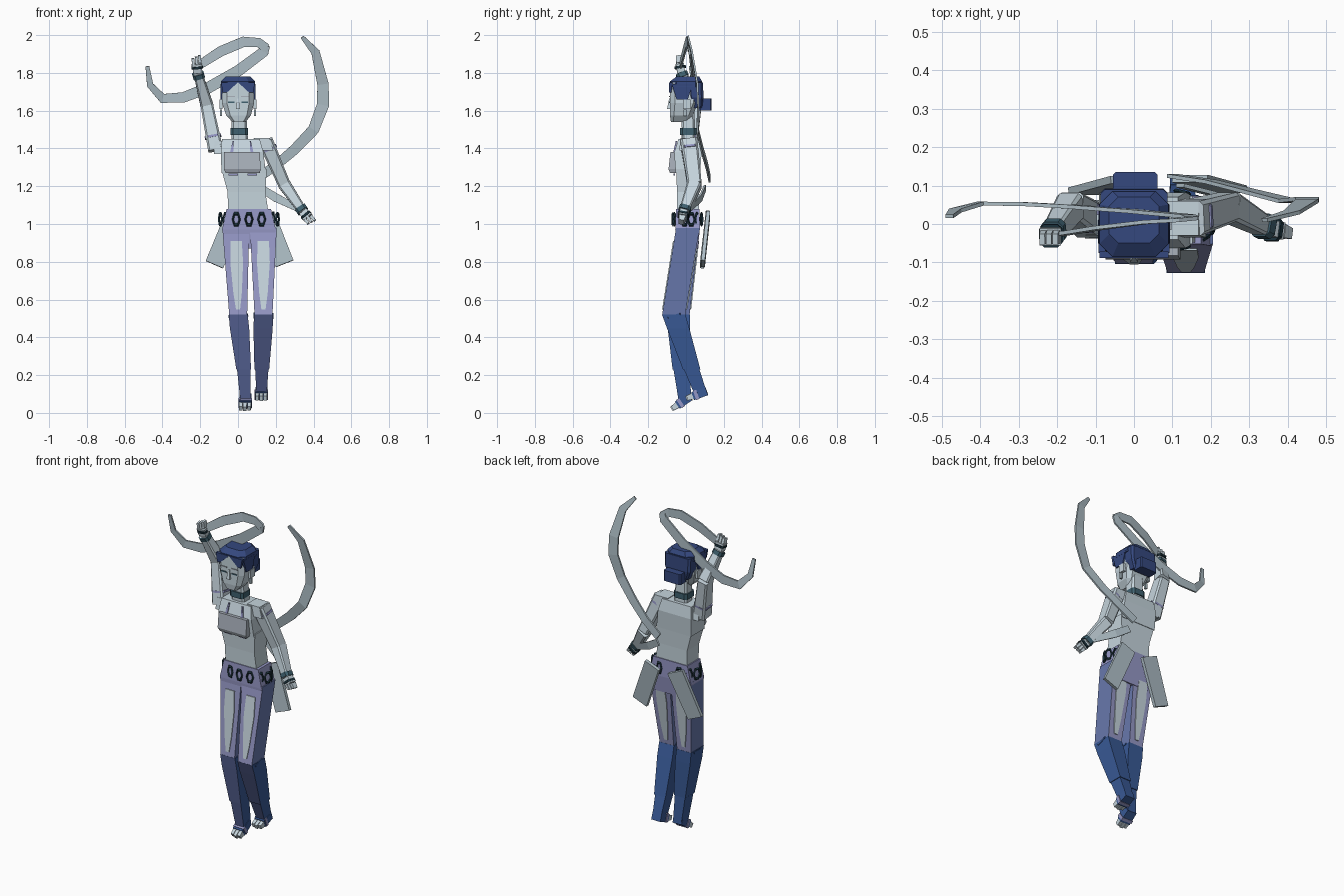
import bpy, bmesh, math
from mathutils import Vector

if "Cube" in bpy.data.objects:
    bpy.data.objects.remove(bpy.data.objects["Cube"])


def material(name, r, g, b):
    m = bpy.data.materials.new(name)
    m.use_nodes = True
    m.diffuse_color = (r, g, b, 1)
    m.node_tree.nodes["Principled BSDF"].inputs["Base Color"].default_value = (r, g, b, 1)
    return m


skin = material("pale skin", .56, .66, .72)
cloth = material("pale cloth", .42, .51, .56)
grey = material("soft grey", .40, .44, .50)
lavender = material("lavender", .30, .31, .56)
peri = material("periwinkle", .14, .19, .42)
blue = material("boot blue", .04, .10, .30)
slate = material("boot slate", .09, .12, .29)
navy = material("hair navy", .035, .065, .21)
teal = material("teal", .05, .12, .16)
dark = material("dark teal", .012, .035, .05)
X, Y, Z = Vector((1, 0, 0)), Vector((0, 1, 0)), Vector((0, 0, 1))


def finish(name, bm, mats, rule=None):
    bmesh.ops.recalc_face_normals(bm, faces=bm.faces)
    if rule:
        for f in bm.faces:
            f.material_index = rule(f.normal)
    me = bpy.data.meshes.new(name)
    bm.to_mesh(me)
    bm.free()
    for m in mats:
        me.materials.append(m)
    ob = bpy.data.objects.new(name, me)
    bpy.context.collection.objects.link(ob)
    return ob


def loft(name, sections, mats, rule=None, cut=0, flat=False, ref=Y):
    """Join rectangles (x, y, z, width, depth); cut chamfers their corners."""
    mats = mats if isinstance(mats, list) else [mats]
    pts = [Vector(s[:3]) for s in sections]
    bm = bmesh.new()
    rings = []
    for i, s in enumerate(sections):
        t = Z if flat else (pts[min(i + 1, len(pts) - 1)] - pts[max(i - 1, 0)]).normalized()
        b = (ref - t * ref.dot(t)).normalized()
        a = b.cross(t)
        if ref is X:
            a, b = b, a
        w, d = s[3] / 2, s[4] / 2
        c = cut * min(w, d)
        ring = []
        for sx, sy in ((-1, -1), (1, -1), (1, 1), (-1, 1)):
            if cut:
                one, two = (sx * w, sy * (d - c)), (sx * (w - c), sy * d)
                ring += [one, two] if sx * sy > 0 else [two, one]
            else:
                ring.append((sx * w, sy * d))
        rings.append([bm.verts.new(pts[i] + a * u + b * v) for u, v in ring])
    n = len(rings[0])
    for lo, hi in zip(rings, rings[1:]):
        for k in range(n):
            bm.faces.new((lo[k], lo[(k + 1) % n], hi[(k + 1) % n], hi[k]))
    bm.faces.new(rings[0])
    bm.faces.new(rings[-1])
    return finish(name, bm, mats, rule)


def box(name, x, y, z, w, d, h, mat, cut=0):
    return loft(name, [(x, y, z - h / 2, w, d), (x, y, z + h / 2, w, d)], mat, cut=cut, flat=True)


def band(name, p, q, t, size, mat, length=.025):
    """Cuff around a limb at fraction t from p to q."""
    p, q = Vector(p), Vector(q)
    m, step = p.lerp(q, t), (q - p).normalized() * length / 2
    loft(name, [(*(m - step), size, size), (*(m + step), size, size)], mat, cut=.4)


# head, face and hair
loft("head", [(.005, -.035, 1.54, .07, .09), (.003, -.025, 1.575, .13, .12),
              (0, -.01, 1.64, .17, .15), (0, -.01, 1.75, .165, .15)], skin, cut=.35, flat=True)
loft("nose", [(0, -.088, 1.61, .022, .024), (0, -.084, 1.665, .008, .01)], skin, flat=True)
box("mouth", 0, -.079, 1.588, .036, .008, .007, grey)
for side, s in (("right", -1), ("left", 1)):
    box(side + "_eye", s * .036, -.0855, 1.645, .036, .007, .007, teal)
    box(side + "_brow", s * .037, -.0855, 1.675, .042, .007, .006, grey)
    box(side + "_ear", s * .089, .005, 1.635, .016, .04, .05, skin)
    box(side + "_earring", s * .09, -.005, 1.59, .012, .014, .035, cloth)
    loft(side + "_hair_lock", [(s * .086, -.02, 1.66, .014, .06), (s * .083, -.02, 1.74, .018, .11)],
         navy, flat=True)
    loft(side + "_fringe", [(s * .07, -.083, 1.695, .02, .012), (s * .045, -.08, 1.75, .09, .018)],
         navy, flat=True)
loft("hair_cap", [(0, 0, 1.725, .185, .165), (0, 0, 1.755, .18, .17), (0, .01, 1.78, .13, .12)],
     navy, cut=.4, flat=True)
loft("back_hair", [(0, .06, 1.615, .13, .05), (0, .055, 1.67, .175, .075), (0, .05, 1.75, .175, .08)],
     navy, cut=.3, flat=True)
box("hair_bun", .003, .102, 1.633, .115, .066, .065, navy, cut=.2)

# neck and torso
loft("neck", [(.01, .015, 1.42, .09, .07), (.005, .01, 1.6, .075, .07)], skin, cut=.3, flat=True)
box("choker", .006, .012, 1.49, .092, .088, .035, teal, cut=.3)
loft("upper_torso", [(.03, .01, 1.27, .235, .13), (.022, .01, 1.38, .225, .145),
                     (.015, .015, 1.45, .20, .11)], skin, flat=True)
loft("waist", [(.055, .01, 1.05, .215, .115), (.045, .01, 1.17, .2, .115),
               (.032, .01, 1.29, .24, .125)], skin, flat=True)
loft("chest_wrap", [(.025, -.055, 1.27, .18, .06), (.023, -.06, 1.29, .195, .065),
                    (.02, -.05, 1.38, .19, .065)], grey, flat=True)
for s in (-1, 1):
    box("wrap_trim", .025 + s * .05, -.062, 1.262, .05, .01, .012, lavender)
    loft("wrap_strap", [(.02 + s * .055, -.066, 1.37, .018, .008),
                        (.02 + s * .045, -.05, 1.44, .006, .008)], lavender, flat=True)
loft("hips", [(.06, .005, .87, .225, .115), (.058, .008, .97, .285, .13),
              (.057, .01, 1.08, .235, .125)], lavender, flat=True)

# belt of linked rings around the hips
for i in range(14):
    a = math.tau * (i + .5) / 14
    if 3 < i + .5 < 4:
        continue
    x, y = .058 + .155 * math.cos(a), .01 + .08 * math.sin(a)
    bpy.ops.mesh.primitive_torus_add(major_segments=6, minor_segments=4, major_radius=.021,
                                     minor_radius=.006, location=(x, y, 1.025),
                                     rotation=(math.pi / 2, 0, math.atan2(math.sin(a) * 2, math.cos(a)) + math.pi / 2))
    ring = bpy.context.object
    ring.name = "belt_ring"
    ring.scale = (.9, 1.6, 1)
    ring.data.materials.append(dark)

# hanging cloth panels behind the hips
loft("right_tail_panel", [(-.125, .085, .785, .10, .02), (-.01, .115, 1.05, .11, .02)], cloth)
loft("left_tail_panel", [(.247, .09, .79, .10, .02), (.145, .118, 1.05, .10, .02)], cloth)

# legs: hip, knee, calf and ankle centres
legs = {"right": ((-.012, .01, .98), (.001, -.042, .52), (.03, -.025, .23), (.04, -.005, .07)),
        "left": ((.134, .01, .98), (.135, -.065, .52), (.126, .03, .23), (.125, .075, .11))}
for side, (hip, knee, calf, ankle) in legs.items():
    loft(side + "_thigh", [(*knee, .095, .122), (*hip, .142, .125)], [lavender, peri],
         lambda n: 0 if abs(n.y) > .7 else 1, flat=True)
    # pale inset panels, front and back
    for s in (-1, 1):
        secs = []
        for t, w in ((.06, .022), (.25, .045), (.6, .068), (.85, .06)):
            p = Vector(knee).lerp(Vector(hip), t)
            secs.append((p.x, p.y + s * (.061 + .0015 * t + .001), p.z, w, .008))
        loft(side + "_thigh_panel", secs, skin, flat=True)
    boot = [slate, blue]
    front = lambda n: 0 if n.y < -.7 else 1
    loft(side + "_gaiter", [(*calf, .078, .092), (*Vector(calf).lerp(Vector(knee), .75), .102, .118),
                            (*knee, .1, .124)], boot, front, flat=True)
    loft(side + "_boot", [(*ankle, .056, .07), (*calf, .07, .082)], boot, front, flat=True)
    band(side + "_knee_trim", knee, calf, .02, .105, blue, .012)

# feet on pointed toes
feet = {"right": ((.04, .02, .085), (.037, -.055, .035)), "left": ((.125, .11, .115), (.123, .025, .085))}
for side, (heel, ball) in feet.items():
    heel, ball = Vector(heel), Vector(ball)
    step = (ball - heel).normalized()
    loft(side + "_foot", [(*heel, .062, .045), (*(ball - step * .012), .066, .045)], blue, ref=X)
    loft(side + "_foot_strap", [(*heel.lerp(ball, .55), .072, .052), (*heel.lerp(ball, .75), .072, .052)],
         lavender, ref=X)
    for k in (-1, 0, 1):
        toe = ball + X * k * .022
        loft(side + "_toe", [(*(toe - step * .02), .02, .036), (*(toe + step * (.026 - .006 * abs(k))), .018, .026)],
             skin, ref=X)

# arms: shoulder, elbow, wrist and fingertip
arms = {"right": ((-.118, .01, 1.39), (-.165, .045, 1.63), (-.213, -.025, 1.80), (-.222, -.04, 1.885)),
        "left": ((.145, .015, 1.44), (.245, .045, 1.21), (.345, -.01, 1.065), (.39, -.025, 1.01))}
for side, (sh, el, wr, tip) in arms.items():
    loft(side + "_upper_arm", [(*sh, .08, .09), (*el, .066, .075)], skin, cut=.25)
    loft(side + "_forearm", [(*el, .068, .075), (*wr, .046, .05)], skin, cut=.25)
    band(side + "_arm_trim", sh, el, .3 if side == "right" else .18, .088, lavender, .012)
    band(side + "_bracelet", el, wr, .92, .062, teal)
    palm = Vector(wr).lerp(Vector(tip), .55)
    loft(side + "_palm", [(*wr, .045, .04), (*palm, .056, .045)], skin)
    for k in (-1, 0, 1):
        off = Vector((k * .017, 0, k * .008))
        loft(side + "_finger", [(*(palm + off), .016, .036), (*(Vector(tip) + off), .014, .028)], skin)
    band(side + "_hand_band", wr, tip, .35, .06, dark, .012)
loft("left_shoulder", [(.145, .015, 1.39, .085, .1), (.125, .015, 1.455, .085, .09)], skin, flat=True)
loft("right_shoulder", [(-.09, .012, 1.37, .075, .1), (-.09, .012, 1.44, .07, .08)], skin, flat=True)


# floating ribbon, given as x, y, z, width
def ribbon(name, path):
    loft(name, [(x, y, z, w, .01) for x, y, z, w in path], cloth)


ribbon("left_ribbon", [(.34, .01, 1.99, .02), (.41, .03, 1.91, .045), (.45, .06, 1.74, .06),
                       (.45, .065, 1.63, .065), (.40, .06, 1.5, .06), (.30, .085, 1.395, .055),
                       (.20, .11, 1.31, .05), (.10, .125, 1.24, .05)])
ribbon("hand_ribbon", [(.12, .1, 1.19, .04), (.2, .08, 1.14, .045), (.34, .01, 1.07, .03)])
ribbon("right_ribbon", [(-.48, .02, 1.835, .02), (-.465, .035, 1.735, .035), (-.40, .053, 1.665, .05),
                        (-.29, .052, 1.67, .055), (-.16, .045, 1.72, .06), (0, .033, 1.81, .06),
                        (.14, .02, 1.915, .055), (.15, .015, 1.945, .04)])
ribbon("top_ribbon", [(.15, .015, 1.93, .05), (.11, .01, 1.96, .05), (.03, .005, 1.965, .055),
                      (-.09, -.01, 1.915, .055), (-.215, -.03, 1.835, .045)])
